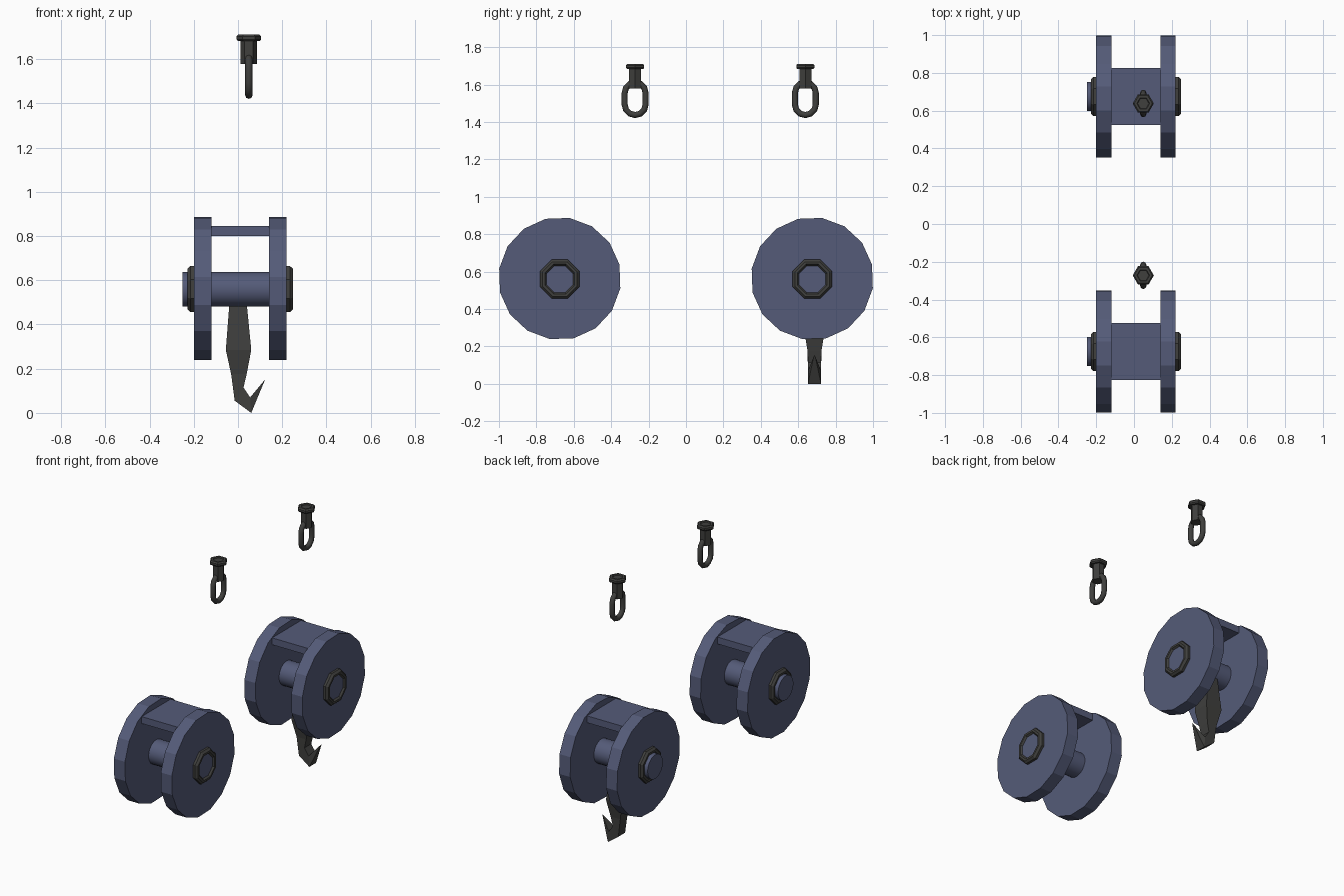
import bpy, bmesh
from math import pi, cos, sin, radians
from mathutils import Matrix

if "Cube" in bpy.data.objects:
    bpy.data.objects.remove(bpy.data.objects["Cube"])


def material(name, color):
    m = bpy.data.materials.new(name)
    m.diffuse_color = (*color, 1)
    m.use_nodes = True
    m.node_tree.nodes["Principled BSDF"].inputs["Base Color"].default_value = m.diffuse_color
    return m


BLUE = material("blue_steel", (0.09, 0.105, 0.19))
DARK = material("dark_iron", (0.05, 0.05, 0.047))


def finish(name, bm, mat, smooth=None):
    bmesh.ops.recalc_face_normals(bm, faces=bm.faces)
    me = bpy.data.meshes.new(name)
    bm.to_mesh(me)
    bm.free()
    me.materials.append(mat)
    ob = bpy.data.objects.new(name, me)
    bpy.context.collection.objects.link(ob)
    if smooth:
        bpy.ops.object.select_all(action='DESELECT')
        ob.select_set(True)
        bpy.context.view_layer.objects.active = ob
        bpy.ops.object.shade_smooth_by_angle(angle=radians(smooth))
    return ob


def loft(name, rings, mat, closed=False, smooth=None):
    """Skin equal-length rings of points; cap the ends unless closed."""
    bm = bmesh.new()
    vs = [[bm.verts.new(p) for p in r] for r in rings]
    n = len(vs[0])
    pairs = list(zip(vs, vs[1:])) + ([(vs[-1], vs[0])] if closed else [])
    for a, b in pairs:
        for i in range(n):
            j = (i + 1) % n
            bm.faces.new((a[i], a[j], b[j], b[i]))
    if not closed:
        bm.faces.new(vs[0])
        bm.faces.new(vs[-1])
    bmesh.ops.remove_doubles(bm, verts=bm.verts, dist=1e-5)
    return finish(name, bm, mat, smooth)


def turned_x(name, profile, y, z, sides, mat, turn=0.0, closed=False, smooth=None):
    """Sweep (x, radius) points around an axis along x."""
    angs = [2 * pi * (i + 0.5) / sides + turn for i in range(sides)]
    rings = [[(x, y + r * cos(a), z + r * sin(a)) for a in angs] for x, r in profile]
    return loft(name, rings, mat, closed, smooth)


def turned_z(name, profile, x, y, sides, mat):
    """Sweep (z, radius) points around a vertical axis."""
    angs = [2 * pi * i / sides for i in range(sides)]
    return loft(name, [[(x + r * cos(a), y + r * sin(a), z) for a in angs]
                       for z, r in profile], mat)


# Two pulley blocks: cheek discs, axle, end rings and top spacer plate
Z = 0.563
for tag, y in (("front", -0.675), ("back", 0.675)):
    for side, x0, x1 in (("left", -0.20, -0.12), ("right", 0.14, 0.22)):
        turned_x(f"{tag}_{side}_cheek_disc", [(x0, 0.328), (x1, 0.328)],
                 y, Z, 16, BLUE, radians(2))
    turned_x(f"{tag}_axle", [(-0.25, 0.079), (0.237, 0.079)], y, 0.559, 20, BLUE, smooth=40)
    for side, x, d in (("left", -0.195, -1), ("right", 0.215, 1)):
        prof = [(x, 0.075), (x, 0.113), (x + d * 0.02, 0.113),
                (x + d * 0.033, 0.10), (x + d * 0.033, 0.086), (x + d * 0.02, 0.075)]
        turned_x(f"{tag}_{side}_retaining_ring", prof, y, 0.56, 8, DARK, closed=True)
    bm = bmesh.new()
    bmesh.ops.create_cube(bm, size=1, matrix=Matrix.Translation((0.01, y, 0.823))
                          @ Matrix.Diagonal((0.27, 0.30, 0.045, 1)))
    finish(f"{tag}_spacer_plate", bm, BLUE)

# Hook hanging from the back axle: (left edge, right edge, half thickness)
sections = [((-0.037, 0.52), (0.037, 0.52), 0.036),
            ((-0.055, 0.285), (0.06, 0.285), 0.055),
            ((-0.031, 0.175), (0.039, 0.175), 0.037),
            ((-0.015, 0.055), (0.025, 0.115), 0.035),
            ((0.06, 0.0), (0.055, 0.07), 0.035),
            ((0.123, 0.152), (0.121, 0.149), 0.003)]
HY = 0.687
loft("hook", [[(a[0], HY - t, a[1]), (b[0], HY - t, b[1]),
               (b[0], HY + t, b[1]), (a[0], HY + t, a[1])]
              for a, b, t in sections], DARK)

# Hanging eye bolts: hex head, hex shank and oval link
BX = 0.049
for tag, y in (("front", -0.272), ("back", 0.638)):
    turned_z(f"{tag}_bolt_head", [(1.683, 0.05), (1.69, 0.056), (1.703, 0.056),
                                  (1.711, 0.048), (1.711, 0.034), (1.705, 0.03)],
             BX, y, 6, DARK)
    turned_z(f"{tag}_bolt_shank", [(1.578, 0.037), (1.69, 0.037)], BX, y, 6, DARK)
    rings = []
    for zc, start in ((1.555, 0), (1.493, pi)):
        for i in range(7):
            a = start + pi * i / 6
            rings.append([(BX + 0.0165 * sin(b),
                           y + (0.056 + 0.0165 * cos(b)) * cos(a),
                           zc + (0.056 + 0.0165 * cos(b)) * sin(a))
                          for b in (2 * pi * k / 8 for k in range(8))])
    loft(f"{tag}_oval_link", rings, DARK, closed=True, smooth=50)
